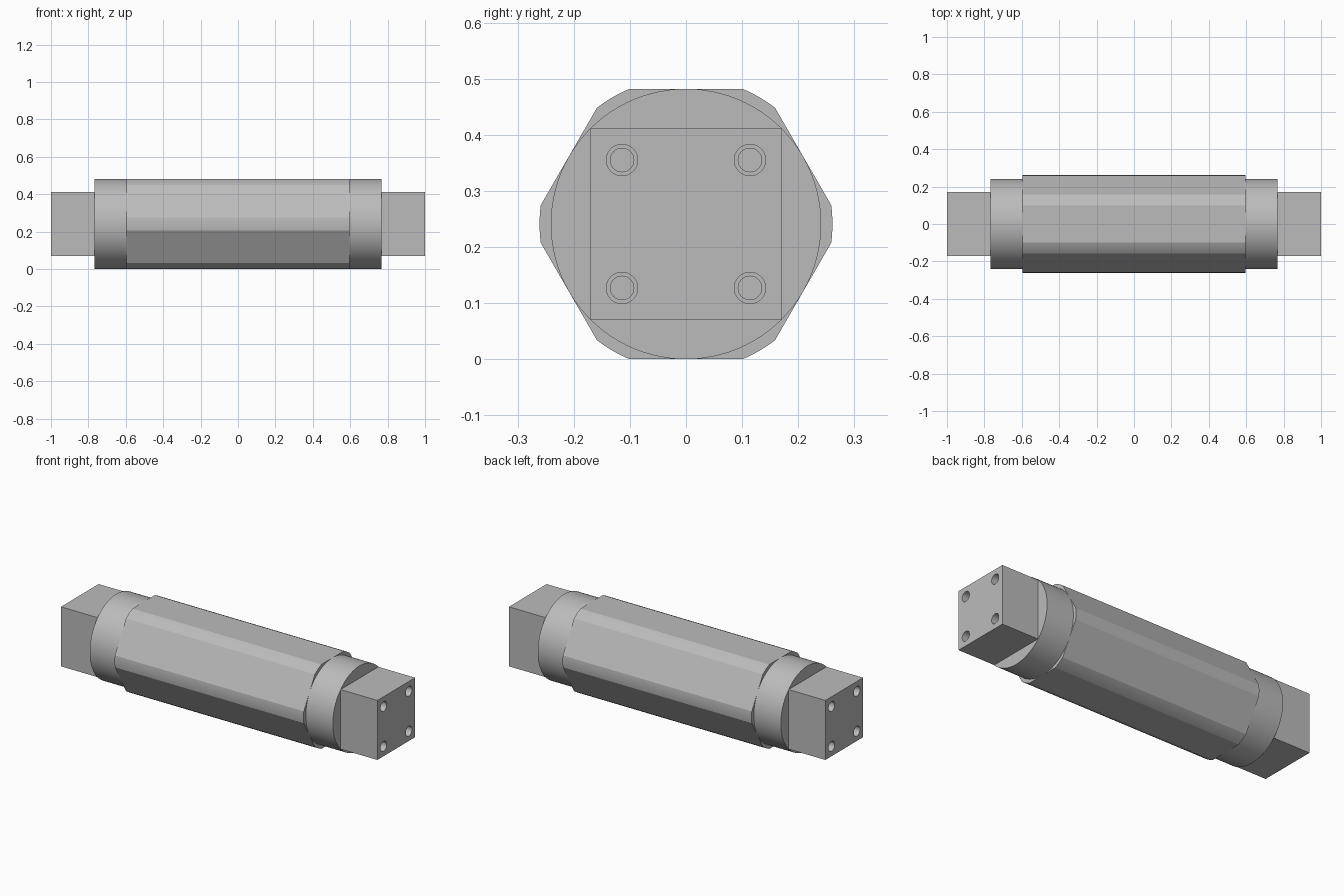
import bpy
import bmesh
from math import cos, sin, pi, acos, radians

cube = bpy.data.objects.get("Cube")
if cube:
    bpy.data.objects.remove(cube, do_unlink=True)

APOTHEM = 0.241      # radius of the collars and half the height of the barrel
CORNER = 0.261       # radius that trims the barrel corners
BLOCK = 0.17         # half width of the end blocks
BARREL_END, COLLAR_END, TIP = 0.597, 0.768, 1.0

steel = bpy.data.materials.new("grey steel")
steel.use_nodes = True
GREY = (0.5, 0.5, 0.5, 1)
steel.diffuse_color = GREY
steel.node_tree.nodes["Principled BSDF"].inputs["Base Color"].default_value = GREY


def loft(bm, rings):
    """Skin a row of (x, outline) rings and cap both ends."""
    loops = [[bm.verts.new((x, y, z + APOTHEM)) for y, z in pts] for x, pts in rings]
    n = len(loops[0])
    for a, b in zip(loops, loops[1:]):
        for i in range(n):
            j = (i + 1) % n
            bm.faces.new((a[i], a[j], b[j], b[i]))
    bm.faces.new(loops[0])
    bm.faces.new(loops[-1])


def finish(name, bm):
    bmesh.ops.recalc_face_normals(bm, faces=bm.faces)
    mesh = bpy.data.meshes.new(name)
    bm.to_mesh(mesh)
    bm.free()
    mesh.materials.append(steel)
    obj = bpy.data.objects.new(name, mesh)
    bpy.context.collection.objects.link(obj)
    return obj


def smooth(obj):
    bpy.ops.object.select_all(action="DESELECT")
    obj.select_set(True)
    bpy.context.view_layer.objects.active = obj
    bpy.ops.object.shade_smooth_by_angle(angle=radians(15))


def circle(r, n, cy=0, cz=0):
    return [(cy + r * cos(2 * pi * i / n), cz + r * sin(2 * pi * i / n)) for i in range(n)]


def prism(name, x0, x1, outline):
    bm = bmesh.new()
    loft(bm, [(x0, outline), (x1, outline)])
    return finish(name, bm)


# Hexagonal barrel with its corners turned to a larger radius
half_arc = pi / 6 - acos(APOTHEM / CORNER)
hexagon = []
for k in range(6):
    for s in range(9):
        a = k * pi / 3 + half_arc * (s / 4 - 1)
        hexagon.append((CORNER * cos(a), CORNER * sin(a)))
smooth(prism("hex_barrel", -BARREL_END, BARREL_END, hexagon))

# Collars and drilled square blocks at both ends
square = [(-BLOCK, -BLOCK), (BLOCK, -BLOCK), (BLOCK, BLOCK), (-BLOCK, BLOCK)]
for side, label in ((1, "left"), (-1, "right")):
    smooth(prism(label + "_collar", side * BARREL_END, side * COLLAR_END,
                 circle(APOTHEM, 96)))
    block = prism(label + "_end_block", side * COLLAR_END, side * TIP, square)

    # Stepped bolt holes
    bm = bmesh.new()
    for sy in (-1, 1):
        for sz in (-1, 1):
            wide = circle(0.028, 32, sy * 0.114, sz * 0.114)
            narrow = circle(0.021, 32, sy * 0.114, sz * 0.114)
            loft(bm, [(side * 1.02, wide), (side * 0.95, wide),
                      (side * 0.95, narrow), (side * 0.85, narrow)])
    cutter = finish("hole_cutter", bm)
    cutter.hide_render = True
    cut = block.modifiers.new("bolt holes", "BOOLEAN")
    cut.operation = "DIFFERENCE"
    cut.solver = "EXACT"
    cut.object = cutter
    bpy.context.view_layer.update()
    drilled = bpy.data.meshes.new_from_object(
        block.evaluated_get(bpy.context.evaluated_depsgraph_get()))
    block.modifiers.clear()
    block.data = drilled
    bpy.data.objects.remove(cutter, do_unlink=True)
    smooth(block)
